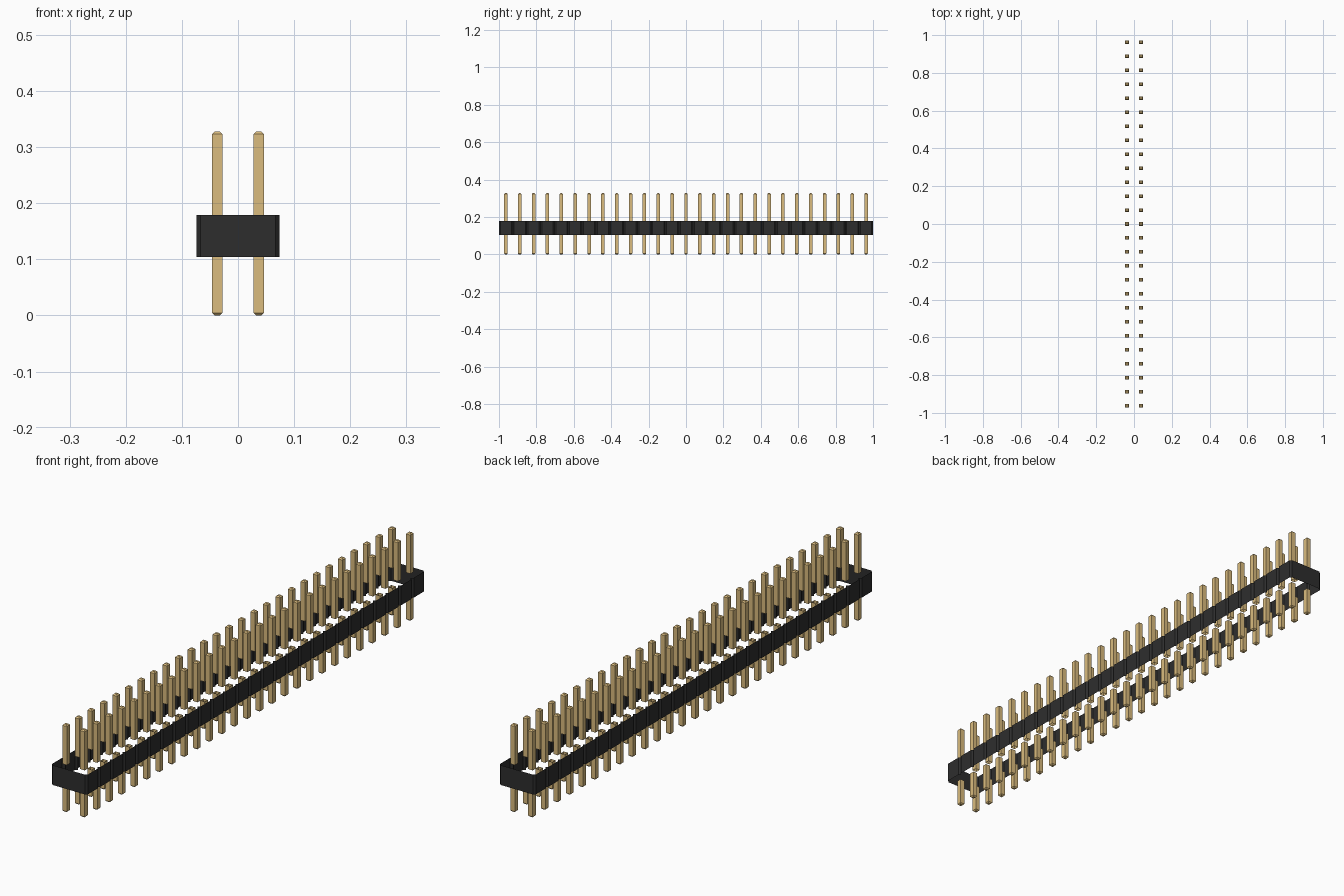
import bpy, bmesh

cube = bpy.data.objects.get("Cube")
if cube:
    bpy.data.objects.remove(cube, do_unlink=True)

ROWS = 27
PITCH = 2 / ROWS
BEVEL = PITCH / 10
BASE, TOP = 0.1045, 0.1786      # housing height range
TIP = 0.3275                    # top of the pins
PIN = 0.0093                    # half width of a pin
CHAMFER = 0.0045


def make_material(name, colour):
    mat = bpy.data.materials.new(name)
    mat.use_nodes = True
    mat.diffuse_color = colour
    mat.node_tree.nodes["Principled BSDF"].inputs["Base Color"].default_value = colour
    return mat


black = make_material("black plastic", (0.027, 0.027, 0.027, 1))
gold = make_material("gold metal", (0.708, 0.504, 0.21, 1))


def finish(bm, name, mat):
    mesh = bpy.data.meshes.new(name)
    bm.to_mesh(mesh)
    bm.free()
    mesh.materials.append(mat)
    obj = bpy.data.objects.new(name, mesh)
    bpy.context.collection.objects.link(obj)
    return obj


def skin(bm, low, high):
    """Join two matching rings of vertices with side faces."""
    n = len(low)
    for i in range(n):
        j = (i + 1) % n
        bm.faces.new((low[i], low[j], high[j], high[i]))


# Housing: an open sleeve with a notch between neighbouring rows
side = []
for i in range(ROWS):
    y0 = -1 + i * PITCH
    side += [(PITCH - BEVEL, y0), (PITCH, y0 + BEVEL), (PITCH, y0 + PITCH - BEVEL)]
side.append((PITCH - BEVEL, 1))
outline = side + [(-x, -y) for x, y in side]
bm = bmesh.new()
skin(bm, *[[bm.verts.new((x, y, z)) for x, y in outline] for z in (BASE, TOP)])
finish(bm, "housing", black)


def add_pin(bm, x, y, root, tip):
    """Square pin from an open root to a chamfered tip."""
    up = 1 if tip > root else -1
    levels = [(root, PIN), (tip - up * CHAMFER, PIN), (tip, PIN - CHAMFER)]
    rings = []
    for z, r in levels:
        corners = [(-r, -r), (r, -r), (r, r), (-r, r)][::up]
        rings.append([bm.verts.new((x + a, y + b, z)) for a, b in corners])
    skin(bm, rings[0], rings[1])
    skin(bm, rings[1], rings[2])
    bm.faces.new(rings[2])


# Pins: two columns, above and below the housing
for name, root, tip in (("upper_pins", TOP, TIP), ("lower_pins", BASE, 0)):
    bm = bmesh.new()
    for i in range(ROWS):
        for x in (-PITCH / 2, PITCH / 2):
            add_pin(bm, x, -1 + (i + 0.5) * PITCH, root, tip)
    finish(bm, name, gold)
